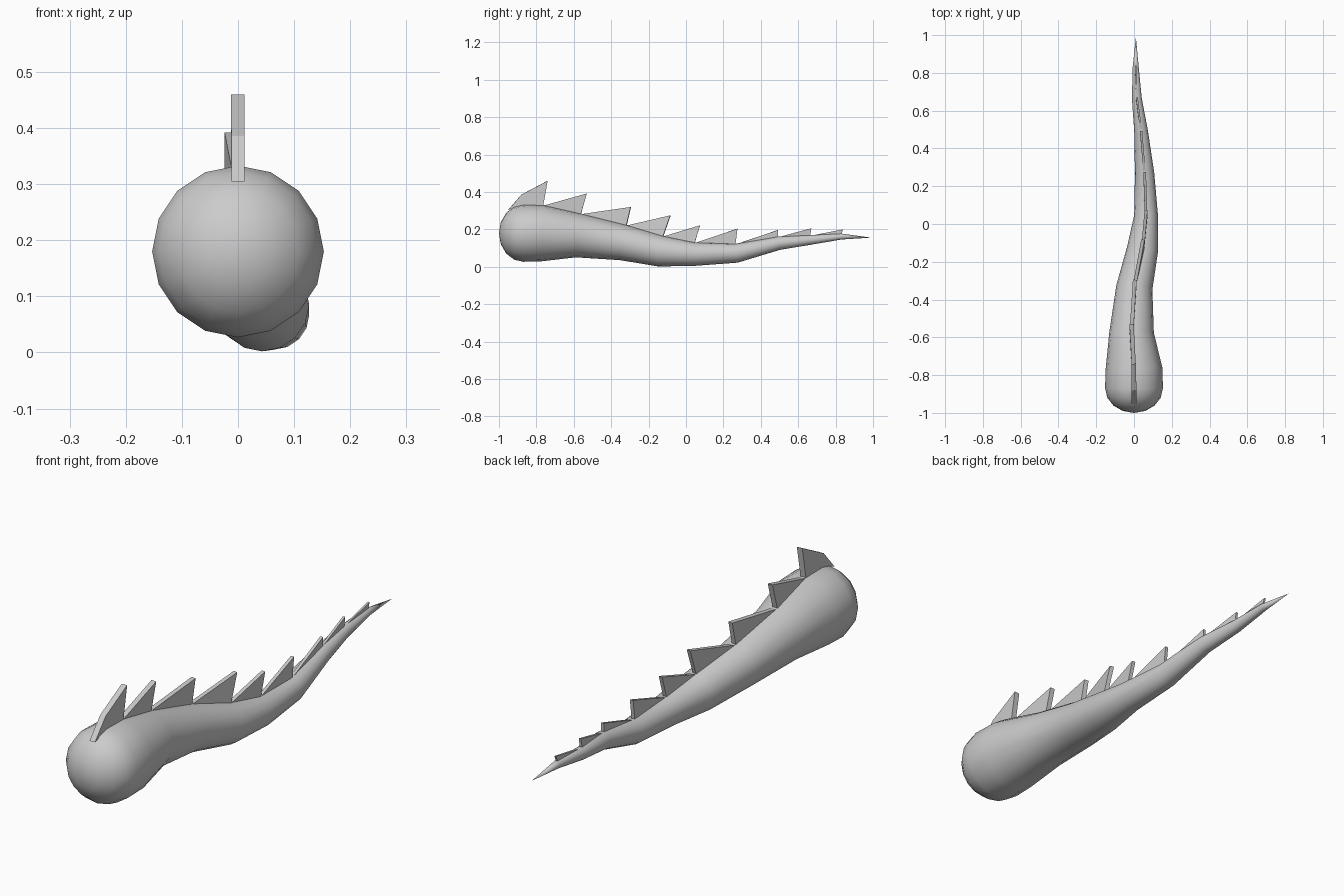
import bpy, bmesh, math
from mathutils import Vector

if "Cube" in bpy.data.objects:
    bpy.data.objects.remove(bpy.data.objects["Cube"])

SIDES = 16

# Centre line of the tail: x, y, z, radius
PATH = [(0, -.87, .18, .153), (0, -.77, .18, .151), (-.013, -.575, .168, .118),
        (.002, -.335, .13, .096), (.045, -.135, .084, .083), (.064, .045, .068, .063),
        (.056, .27, .073, .051), (.037, .495, .126, .036), (.015, .665, .144, .026),
        (.009, .83, .162, .016)]
TIP = Vector((.01, .99, .156))
# Spike points: tip y, tip z
SPIKES = [(-.74, .46), (-.53, .392), (-.295, .32), (-.083, .275), (.075, .222),
          (.275, .204), (.492, .197), (.67, .206), (.84, .2)]

centres = [Vector(p[:3]) for p in PATH]


def make_object(name, bm):
    bmesh.ops.recalc_face_normals(bm, faces=bm.faces)
    mesh = bpy.data.meshes.new(name)
    bm.to_mesh(mesh)
    bm.free()
    obj = bpy.data.objects.new(name, mesh)
    bpy.context.collection.objects.link(obj)
    return obj


def frame(i):
    """Side and up directions of the ring at path point i."""
    if i == 0:
        t = Vector((0, 1, 0))
    else:
        nxt = centres[i + 1] if i + 1 < len(centres) else TIP
        t = (nxt - centres[i - 1]).normalized()
    side = t.cross(Vector((0, 0, 1))).normalized()
    return side, side.cross(t)


def ring(bm, c, r, side, up):
    return [bm.verts.new(c + r * (math.cos(a) * side + math.sin(a) * up))
            for a in (2 * math.pi * k / SIDES for k in range(SIDES))]


# Tail body: rounded root, tapering rings, pointed end
bm = bmesh.new()
rings = []
for deg in (22.5, 45, 67.5):
    a = math.radians(deg)
    c = Vector((0, -.87 - .13 * math.cos(a), .18))
    rings.append(ring(bm, c, .153 * math.sin(a), *frame(0)))
for i, p in enumerate(PATH):
    rings.append(ring(bm, centres[i], p[3], *frame(i)))
for a, b in zip(rings, rings[1:]):
    for k in range(SIDES):
        n = (k + 1) % SIDES
        bm.faces.new((a[k], a[n], b[n], b[k]))
for pole, loop in ((Vector((0, -1, .18)), rings[0]), (TIP, rings[-1])):
    v = bm.verts.new(pole)
    for k in range(SIDES):
        bm.faces.new((loop[k], loop[(k + 1) % SIDES], v))
for f in bm.faces:
    f.smooth = True
make_object("tail_body", bm)


def ridge(i):
    """Point just under the top of the ring."""
    return centres[i] + frame(i)[1] * (PATH[i][3] - .004)


# Back spikes: thin blades from one ring top to the next
for i, (ty, tz) in enumerate(SPIKES):
    end = ridge(i + 1)
    tip = Vector((end.x, ty, tz))
    if i == 0:
        outline = [Vector((0, -.95, .305)), Vector((0, -.88, .386)), tip, end, ridge(0)]
    else:
        outline = [ridge(i), tip, end]
    half = .012 - .001 * i
    off = frame(i + 1)[0] * half
    bm = bmesh.new()
    left = [bm.verts.new(p - off) for p in outline]
    right = [bm.verts.new(p + off) for p in outline]
    bm.faces.new(left)
    bm.faces.new(right[::-1])
    for k in range(len(outline)):
        n = (k + 1) % len(outline)
        bm.faces.new((left[k], right[k], right[n], left[n]))
    make_object(f"back_spike_{i + 1}", bm)
